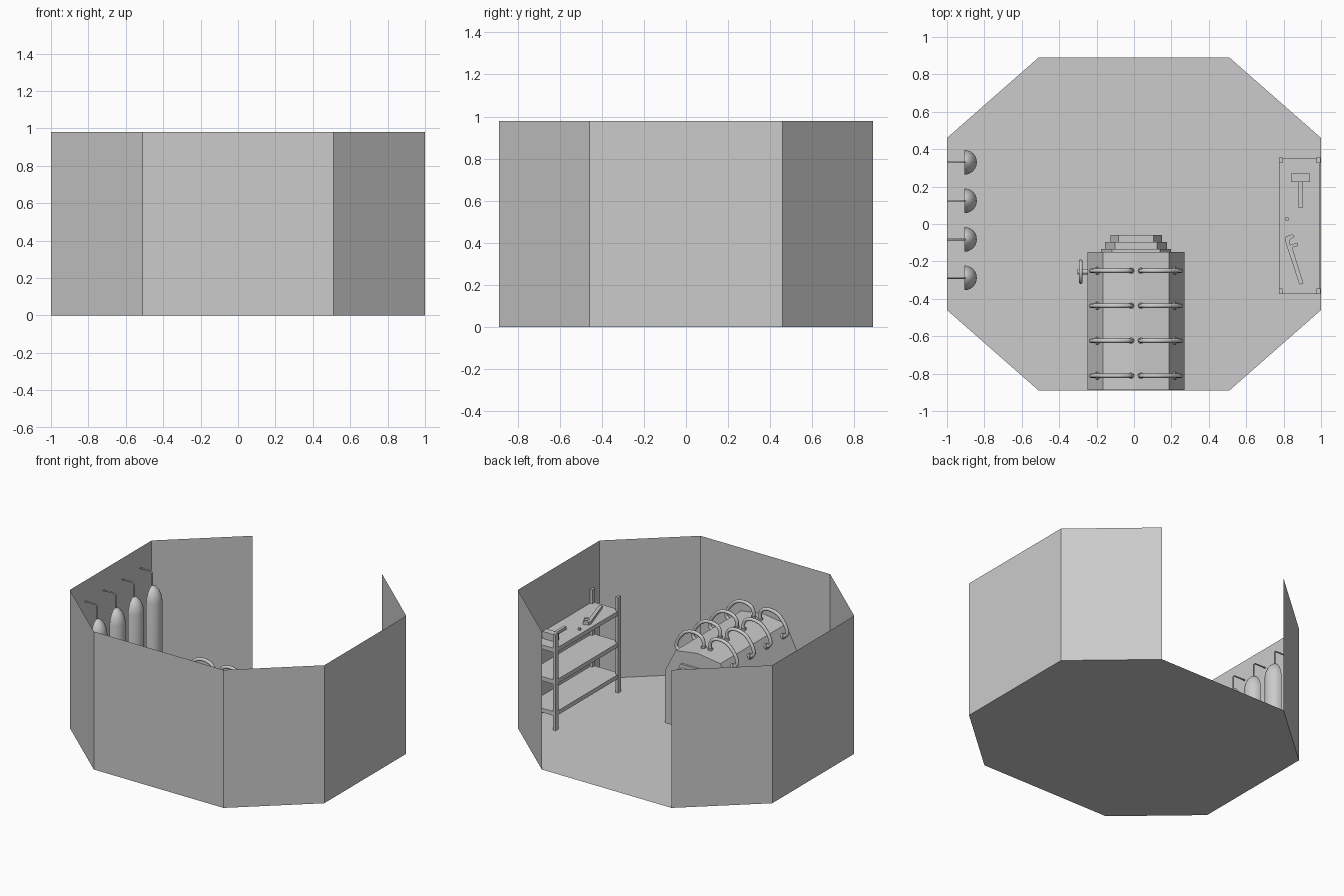
import bpy, bmesh, math
from mathutils import Vector

if "Cube" in bpy.data.objects:
    bpy.data.objects.remove(bpy.data.objects["Cube"])

grey = bpy.data.materials.new("plain grey")
grey.diffuse_color = (0.6, 0.6, 0.6, 1)
grey.use_nodes = True
grey.node_tree.nodes["Principled BSDF"].inputs["Base Color"].default_value = grey.diffuse_color


def finish(name, bm, smooth=False, normals=True):
    if normals:
        bmesh.ops.recalc_face_normals(bm, faces=bm.faces)
    me = bpy.data.meshes.new(name)
    bm.to_mesh(me)
    bm.free()
    me.materials.append(grey)
    for p in me.polygons:
        p.use_smooth = smooth
    ob = bpy.data.objects.new(name, me)
    bpy.context.collection.objects.link(ob)
    return ob


def box(name, x0, x1, y0, y1, z0, z1):
    return prism(name, [(x0, y0), (x1, y0), (x1, y1), (x0, y1)], z0, z1, lambda u, v, w: (u, v, w))


def prism(name, pts, a, b, place):
    """Extrude a 2D outline from a to b; place maps (u, v, w) to xyz."""
    bm = bmesh.new()
    lo = [bm.verts.new(place(u, v, a)) for u, v in pts]
    hi = [bm.verts.new(place(u, v, b)) for u, v in pts]
    n = len(pts)
    bm.faces.new(lo)
    bm.faces.new(hi)
    for i in range(n):
        j = (i + 1) % n
        bm.faces.new((lo[i], lo[j], hi[j], hi[i]))
    return finish(name, bm)


def tube(name, pts, r, handles=False):
    """Round tube along a path."""
    cu = bpy.data.curves.new(name, 'CURVE')
    cu.dimensions = '3D'
    cu.bevel_depth = r
    cu.bevel_resolution = 2
    cu.use_fill_caps = True
    if handles:
        sp = cu.splines.new('BEZIER')
        sp.bezier_points.add(len(pts) - 1)
        for bp, p in zip(sp.bezier_points, pts):
            bp.co = p
            bp.handle_left_type = bp.handle_right_type = 'AUTO'
        cu.resolution_u = 5
    else:
        sp = cu.splines.new('POLY')
        sp.points.add(len(pts) - 1)
        for q, p in zip(sp.points, pts):
            q.co = (*p, 1)
    cu.materials.append(grey)
    ob = bpy.data.objects.new(name, cu)
    bpy.context.collection.objects.link(ob)
    return ob


# Room: octagonal floor and seven thin walls, back left open
H = 0.98
octo = [(0.51, 0.89), (1, 0.46), (1, -0.46), (0.51, -0.89),
        (-0.51, -0.89), (-1, -0.46), (-1, 0.46), (-0.51, 0.89)]
bm = bmesh.new()
bm.faces.new([bm.verts.new((x, y, 0)) for x, y in reversed(octo)])
finish("floor", bm, normals=False)
bm = bmesh.new()
lo = [bm.verts.new((x, y, 0)) for x, y in octo]
hi = [bm.verts.new((x, y, H)) for x, y in octo]
for i in range(7):
    bm.faces.new((lo[i], hi[i], hi[i + 1], lo[i + 1]))
finish("walls", bm, normals=False)

# Gas tanks: half-round, open towards the wall, each with a pipe into the wall
profile = [(0.066, 0), (0.066, 0.635), (0.06, 0.67), (0.045, 0.705), (0.024, 0.728), (0.004, 0.737)]
for k in range(4):
    y0 = 0.33 - 0.206 * k
    bm = bmesh.new()
    rows = []
    for r, z in profile:
        rows.append([bm.verts.new((-0.906 + r * math.cos(t), y0 + r * math.sin(t), z))
                     for t in [math.pi * (i / 12 - 0.5) for i in range(13)]])
    for a, b in zip(rows, rows[1:]):
        for i in range(12):
            bm.faces.new((a[i], a[i + 1], b[i + 1], b[i]))
    finish(f"tank_{k + 1}", bm, smooth=True, normals=False)
    tube(f"tank_pipe_{k + 1}", [(-0.904, y0, 0.72), (-0.904, y0, 0.825), (-0.914, y0, 0.835),
                                (-1.0, y0, 0.835)], 0.005)

# Machine body: chamfered profile along y, with stepped front hatch
cx, cz = 0.011, 0.27
body = [(-0.259, 0), (0.259, 0), (0.259, 0.37), (0.176, 0.535), (0, 0.56), (-0.176, 0.535), (-0.259, 0.37)]
prism("machine_body", body, -0.887, -0.15, lambda u, v, w: (cx + u, w, v))
hatch = [(0.26, -0.1), (0.26, 0.1), (0.177, 0.26), (-0.177, 0.26),
         (-0.26, 0.1), (-0.26, -0.1), (-0.177, -0.26), (0.177, -0.26)]
for k, (s, ya, yb) in enumerate([(0.72, -0.15, -0.135), (0.635, -0.135, -0.095), (0.53, -0.095, -0.06)]):
    prism(f"machine_hatch_step_{k + 1}", hatch, ya, yb,
          lambda u, v, w, s=s: (cx + u * s, w, cz + v * s))

# Bent pipes over the machine, four rows on both sides, with foot collars
path = [(0.026, 0.55), (0.03, 0.61), (0.06, 0.638), (0.15, 0.638), (0.2, 0.6), (0.238, 0.53),
        (0.236, 0.505), (0.2, 0.482)]
for k in range(4):
    y = -0.25 - 0.187 * k
    for side, word in ((-1, "left"), (1, "right")):
        def at(u, v):
            return (cx + side * u, y, v)
        tube(f"machine_pipe_{word}_{k + 1}", [at(u, v) for u, v in path], 0.012, True)
        tube(f"pipe_collar_inner_{word}_{k + 1}", [at(0.026, 0.545), at(0.026, 0.568)], 0.018)
        tube(f"pipe_collar_outer_{word}_{k + 1}", [at(0.198, 0.481), at(0.216, 0.49)], 0.02)

# Valve wheel on the machine's left side
wy, wz = -0.255, 0.25
ring = [(-0.285, wy + 0.056 * math.cos(t), wz + 0.056 * math.sin(t))
        for t in [math.tau * i / 24 for i in range(24)]]
wheel = tube("valve_wheel", ring, 0.01)
wheel.data.splines[0].use_cyclic_u = True
tube("valve_stem", [(-0.245, wy, wz), (-0.302, wy, wz)], 0.015)
for k in range(2):
    d = Vector((0, 1, 0)) if k else Vector((0, 0, 1))
    c = Vector((-0.285, wy, wz))
    tube(f"valve_spoke_{k + 1}", [c - d * 0.054, c + d * 0.054], 0.006)

# Shelf rack: four posts and three boards
for i, x in enumerate((0.775, 0.977)):
    for j, y in enumerate((-0.375, 0.325)):
        box(f"rack_post_{i + 1}_{j + 1}", x, x + 0.02, y, y + 0.03, 0, 0.68)
for k, z in enumerate((0.1, 0.325, 0.55)):
    box(f"rack_board_{k + 1}", 0.778, 0.995, -0.372, 0.352, z, z + 0.03)

# Tools on the top board
T = 0.58
box("hammer_head", 0.84, 0.94, 0.225, 0.27, T, T + 0.05)
box("hammer_handle", 0.88, 0.9, 0.085, 0.225, T + 0.01, T + 0.03)
box("bolt", 0.81, 0.826, 0.02, 0.035, T, T + 0.015)
wrench = [(0.885, -0.325), (0.906, -0.318), (0.846, -0.125), (0.876, -0.118), (0.873, -0.1), (0.835, -0.112),
          (0.832, -0.085), (0.858, -0.068), (0.848, -0.055), (0.812, -0.066), (0.808, -0.09)]
prism("wrench", wrench, T, T + 0.02, lambda u, v, w: (u, v, w))
